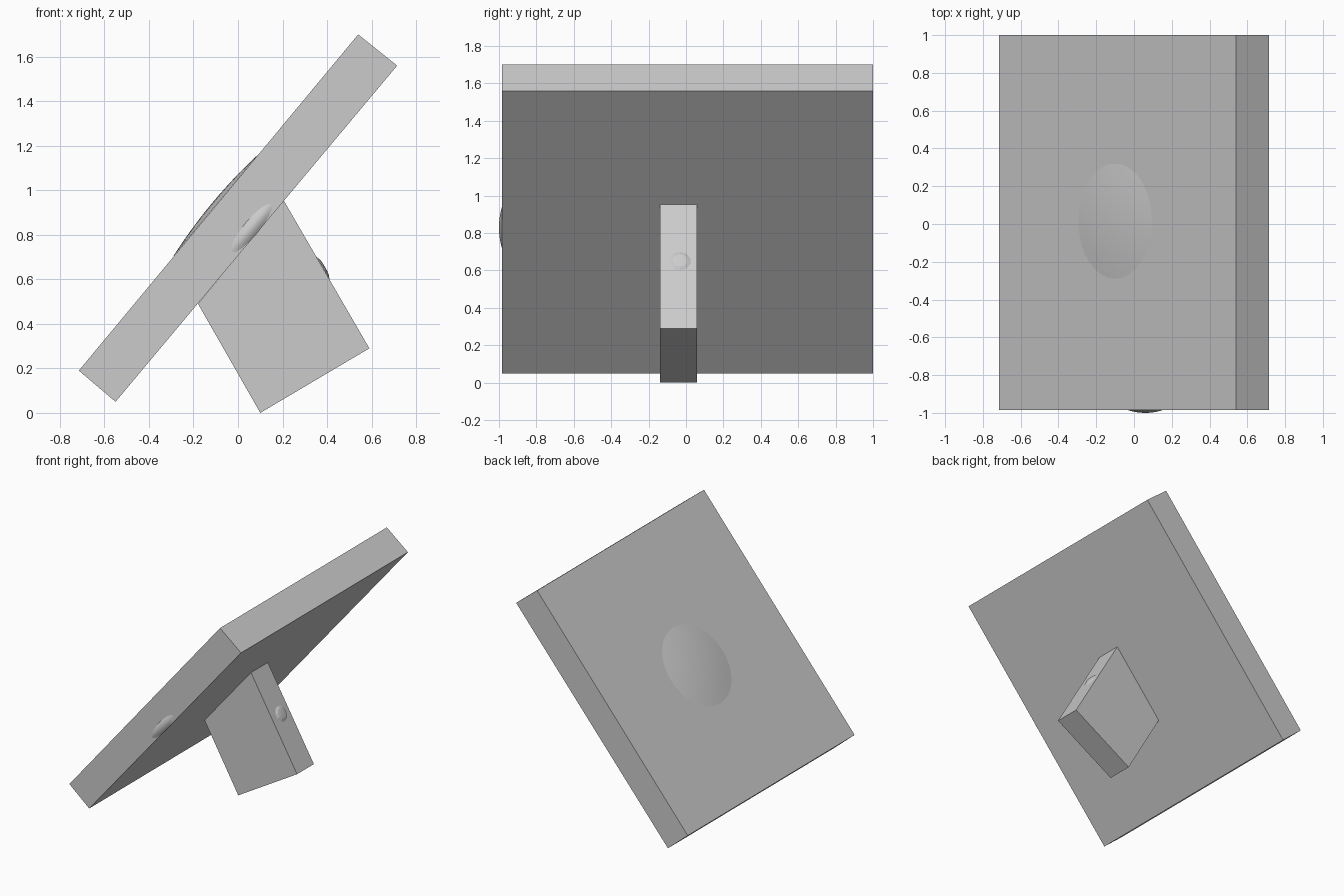
import bpy, bmesh
from math import pi, cos, sin
from mathutils import Vector, Matrix

cube = bpy.data.objects.get("Cube")
if cube:
    bpy.data.objects.remove(cube, do_unlink=True)

grey = bpy.data.materials.new("plain grey")
grey.use_nodes = True
grey.diffuse_color = (0.6, 0.6, 0.6, 1)
grey.node_tree.nodes["Principled BSDF"].inputs["Base Color"].default_value = (0.6, 0.6, 0.6, 1)


def finish(name, bm):
    bmesh.ops.recalc_face_normals(bm, faces=bm.faces)
    mesh = bpy.data.meshes.new(name)
    bm.to_mesh(mesh)
    bm.free()
    mesh.materials.append(grey)
    obj = bpy.data.objects.new(name, mesh)
    bpy.context.collection.objects.link(obj)
    return obj


def prism(name, profile, y0, y1):
    """Extrude an xz profile along y."""
    bm = bmesh.new()
    face = bm.faces.new([bm.verts.new((x, y0, z)) for x, z in profile])
    ext = bmesh.ops.extrude_face_region(bm, geom=[face])
    moved = [v for v in ext["geom"] if isinstance(v, bmesh.types.BMVert)]
    bmesh.ops.translate(bm, verts=moved, vec=(0, y1 - y0, 0))
    return finish(name, bm)


def dome(name, centre, along, normal, size, height, sides, rings, power):
    """Closed low dome lying on a plane, its first axis pointing along."""
    bm = bmesh.new()
    top = bm.verts.new((0, 0, height))
    loops = []
    for i in range(1, rings + 1):
        r = i / rings
        loops.append([bm.verts.new((size[0] * r * cos(2 * pi * k / sides),
                                    size[1] * r * sin(2 * pi * k / sides),
                                    height * (1 - r ** power)))
                      for k in range(sides)])
    for k in range(sides):
        n = (k + 1) % sides
        bm.faces.new((top, loops[0][k], loops[0][n]))
        for a, b in zip(loops, loops[1:]):
            bm.faces.new((a[k], b[k], b[n], a[n]))
    bm.faces.new(loops[-1])
    u, w = Vector(along).normalized(), Vector(normal).normalized()
    axes = Matrix((u, w.cross(u), w)).transposed().to_4x4()
    bm.transform(Matrix.Translation(centre) @ axes)
    return finish(name, bm)


# Tilted panel and the prop that carries it
prism("panel", [(-0.715, 0.19), (-0.55, 0.05), (0.715, 1.56), (0.54, 1.70)], -0.985, 1.0)
prism("stand", [(-0.18, 0.49), (0.205, 0.955), (0.59, 0.29), (0.10, 0.0)], -0.14, 0.06)

# Round bulge on the upper face
slope = (0.64, 0, 0.768)
bulge = dome("panel_bulge", (-0.10, 0.015, 0.931), slope, (-0.768, 0, 0.64),
             (0.305, 0.305), 0.02, 32, 6, 2)

# Narrow ridge on the front edge
ridge = dome("edge_ridge", (0.06, -0.985, 0.83), slope, (0, -1, 0),
             (0.14, 0.035), 0.015, 16, 4, 2)

# Small button on the back of the prop
dome("stand_button", (0.382, -0.032, 0.65), (0.5, 0, -0.866), (0.866, 0, 0.5),
     (0.058, 0.058), 0.01, 10, 3, 4)

for obj in (bulge, ridge):
    bpy.ops.object.select_all(action='DESELECT')
    obj.select_set(True)
    bpy.context.view_layer.objects.active = obj
    bpy.ops.object.shade_smooth_by_angle()
